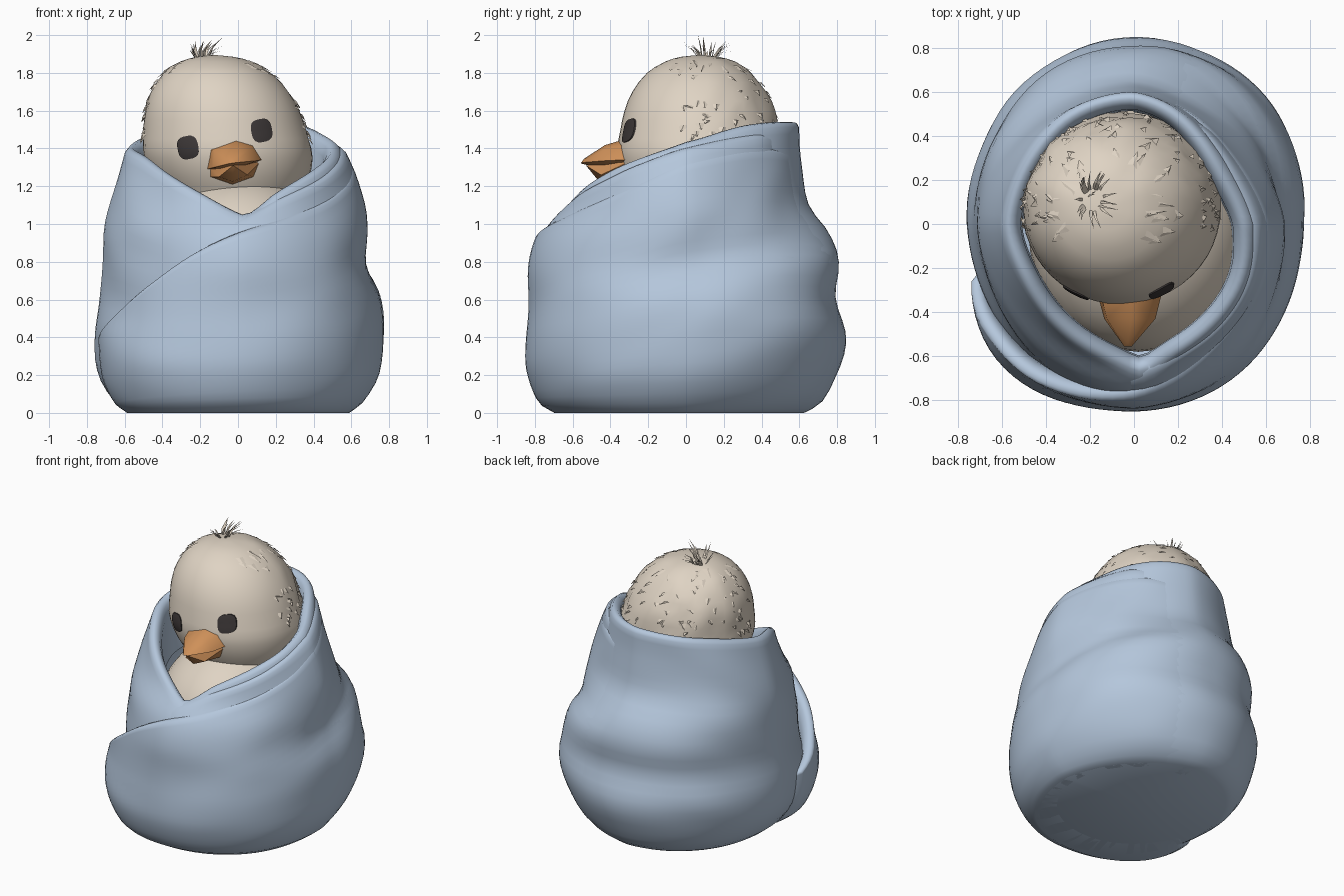
import bpy, bmesh, math, random
from mathutils import Vector, noise

random.seed(4)
if "Cube" in bpy.data.objects:
    bpy.data.objects.remove(bpy.data.objects["Cube"], do_unlink=True)


def material(name, r, g, b):
    m = bpy.data.materials.new(name)
    m.use_nodes = True
    m.diffuse_color = (r, g, b, 1)
    bsdf = next(n for n in m.node_tree.nodes if n.type == "BSDF_PRINCIPLED")
    bsdf.inputs["Base Color"].default_value = (r, g, b, 1)
    bsdf.inputs["Roughness"].default_value = 0.8
    return m


BLUE = material("soft blue cloth", 0.46, 0.57, 0.715)
CREAM = material("cream down", 0.74, 0.655, 0.55)
ORANGE = material("orange beak", 0.62, 0.28, 0.1)
DARK = material("dark eye", 0.045, 0.038, 0.038)


def finish(bm, name, mat, angle=40, normals=True):
    if normals:
        bmesh.ops.recalc_face_normals(bm, faces=bm.faces)
    me = bpy.data.meshes.new(name)
    bm.to_mesh(me)
    bm.free()
    me.materials.append(mat)
    ob = bpy.data.objects.new(name, me)
    bpy.context.collection.objects.link(ob)
    bpy.ops.object.select_all(action="DESELECT")
    ob.select_set(True)
    bpy.context.view_layer.objects.active = ob
    if angle:
        bpy.ops.object.shade_smooth_by_angle(angle=math.radians(angle))


def curve(pts, t):
    """Smooth interpolation through (t, value) pairs."""
    t = min(max(t, pts[0][0]), pts[-1][0])
    last = len(pts) - 1
    i = next(k for k in range(last) if t <= pts[k + 1][0])

    def slope(k):
        a, b = pts[max(k - 1, 0)], pts[min(k + 1, last)]
        return (b[1] - a[1]) / (b[0] - a[0])
    (x0, y0), (x1, y1) = pts[i], pts[i + 1]
    d = x1 - x0
    s = (t - x0) / d
    e = s * s * (3 - 2 * s)
    return y0 + (y1 - y0) * e + d * s * (1 - s) * ((1 - s) * slope(i) - s * slope(i + 1))


def grid_mesh(cols, closed):
    bm = bmesh.new()
    vs = [[bm.verts.new(p) for p in c] for c in cols]
    n = len(vs)
    for i in range(n if closed else n - 1):
        a, b = vs[i], vs[(i + 1) % n]
        for j in range(len(a) - 1):
            bm.faces.new((a[j], b[j], b[j + 1], a[j + 1]))
    bmesh.ops.remove_doubles(bm, verts=bm.verts, dist=0.0005)
    return bm


# Blanket girth: outlines toward the left, back, right and front
LEVELS = (0, 0.05, 0.2, 0.4, 0.6, 0.78, 0.95, 1.1, 1.3, 1.55)
SIDES = [list(zip(LEVELS, r)) for r in (
    (0.57, 0.64, 0.73, 0.755, 0.735, 0.665, 0.66, 0.65, 0.59, 0.48),
    (0.63, 0.72, 0.80, 0.845, 0.795, 0.815, 0.76, 0.655, 0.62, 0.60),
    (0.58, 0.65, 0.74, 0.765, 0.73, 0.725, 0.72, 0.69, 0.63, 0.55),
    (0.67, 0.75, 0.81, 0.82, 0.815, 0.81, 0.755, 0.645, 0.58, 0.54))]


def girth(deg, z):
    q = (deg % 360) / 90
    k = int(q) % 4
    s = q - int(q)
    s = s * s * (3 - 2 * s)
    r = curve(SIDES[k], z) * (1 - s) + curve(SIDES[(k + 1) % 4], z) * s
    a = math.radians(deg)
    # Overhanging fold at the back left, and a slimmer waist under the flap
    if k == 0:
        step = 0.5 - 0.5 * math.tanh((z - 0.72 - 0.18 * math.sin(a)) / 0.05)
        r += math.sin(2 * a) * (0.08 * step * min(1, z * 2) - 0.05)
    elif k == 2:
        r -= 0.03 * math.sin(2 * a) * min(1, z * 2)
    # Soft folds that climb toward the back
    fold = noise.noise(Vector((1.6 * math.cos(a), 1.6 * math.sin(a), 4 * (z - 0.4 * math.sin(a)))))
    return r + 0.014 * fold * min(1, z * 4)


def wrap(name, start, end, steps, rim, loose, depth, closed):
    cols = []
    for i in range(steps if closed else steps + 1):
        deg = start + (end - start) * i / steps
        a = math.radians(deg)
        h, off = curve(rim, deg), curve(loose, deg)
        prof = [(0 if closed else 0.5, 0), (girth(deg, 0) + off, 0)]
        for f in [0.015, 0.04, 0.08] + [0.04 * n for n in range(3, 25)] + [0.985]:
            prof.append((girth(deg, f * h) + off, f * h))
        # Rolled lip, then the lining
        r = girth(deg, h) + off
        prof += [(r - 0.012, h), (r - 0.035, h + 0.004), (r - 0.062, h - 0.02),
                 (r - 0.078, h - 0.07), (r - 0.085, h - depth)]
        cols.append([(p * math.cos(a), p * math.sin(a), z) for p, z in prof])
    finish(grid_mesh(cols, closed), name, BLUE, 70)


inner_rim = [(0, 1.43), (45, 1.52), (90, 1.535), (135, 1.49), (180, 1.4), (205, 1.35),
             (228, 1.26), (250, 1.16), (268, 1.065), (273, 1.045), (278, 1.07),
             (290, 1.16), (316, 1.28), (335, 1.35), (360, 1.43)]
wrap("inner_blanket", 0, 360, 90, inner_rim, [(0, -0.005), (360, -0.005)], 0.4, True)

# Second layer of the collar, tucked across the chest from the left
collar_rim = [(258, 0.98), (273, 1.04), (290, 1.13), (316, 1.235), (335, 1.315), (360, 1.4),
              (405, 1.47), (430, 1.46)]
wrap("collar_fold", 258, 430, 44, collar_rim, [(258, -0.02), (285, 0.01), (405, 0.01), (430, -0.03)], 0.1, False)

outer_rim = [(196, 0.36), (215, 0.49), (235, 0.67), (253, 0.84), (270, 0.95),
             (290, 1.03), (315, 1.12), (335, 1.21), (360, 1.33), (405, 1.4), (450, 1.36)]
wrap("outer_blanket_flap", 196, 450, 72, outer_rim,
     [(196, -0.04), (200, 0.03), (225, 0.095), (270, 0.025), (315, 0.025), (360, 0.018),
      (405, 0.012), (450, -0.02)], 0.12, False)

# Body under the blanket
bm = bmesh.new()
bmesh.ops.create_uvsphere(bm, u_segments=32, v_segments=20, radius=1)
for v in bm.verts:
    v.co = (v.co.x * 0.5 + 0.02, v.co.y * 0.56 - 0.02, v.co.z * 0.46 + 0.8)
finish(bm, "body", CREAM)

# Head
HEAD = [(1.0, 0.3), (1.15, 0.36), (1.25, 0.415), (1.38, 0.448), (1.5, 0.43), (1.6, 0.408),
        (1.7, 0.365), (1.8, 0.285), (1.86, 0.185), (1.885, 0.1), (1.895, 0)]


def head_point(a, z, lift=0.0):
    r = curve(HEAD, z) + lift
    return Vector((-0.055 - 0.13 * (z - 1.38) + r * math.cos(a), 0.07 + 0.97 * r * math.sin(a), z))


def head_front(x, z, lift):
    dx = x + 0.055 + 0.13 * (z - 1.38)
    return 0.07 - 0.97 * math.sqrt((curve(HEAD, z) + lift) ** 2 - dx * dx)


heights = [1.0 + 0.05 * i for i in range(17)] + [1.83, 1.86, 1.875, 1.885, 1.891, 1.895]
cols = []
for i in range(48):
    a = math.tau * i / 48
    back = max(0, min(1, 0.5 + 1.5 * math.sin(a)))
    cols.append([head_point(a, z, (0.02 * back * noise.noise(head_point(a, z) * 10)) if z < 1.895 else 0)
                 for z in heights])
finish(grid_mesh(cols, True), "head", CREAM, 50)

# Ruffled down on the back and crown
bm = bmesh.new()
for i in range(110):
    z = random.uniform(1.45, 1.87)
    a = math.radians(random.uniform(-15, 195) if z < 1.75 else random.uniform(-60, 240))
    w, drop = random.uniform(0.015, 0.035), random.uniform(0.015, 0.04)
    da = w / max(curve(HEAD, z), 0.1)
    p, q = head_point(a - da, z, -0.004), head_point(a + da, z, -0.004)
    tip = head_point(a + random.uniform(-da, da), z - drop, 0.014)
    mid = head_point(a, z, 0.008)
    p, q, tip, mid = [bm.verts.new(c) for c in (p, q, tip, mid)]
    bm.faces.new((p, tip, mid))
    bm.faces.new((mid, tip, q))
finish(bm, "ruffled_down", CREAM, 0, False)

# Tuft of thin blades on the crown, swept to the left
bm = bmesh.new()
for i in range(24):
    a = random.uniform(0, math.tau)
    root = Vector((-0.19, 0.11, 1.855)) + Vector((math.cos(a), math.sin(a), 0)) * 0.025
    lean = Vector((math.cos(a) * 0.075 + 0.02, math.sin(a) * 0.11, random.uniform(0.06, 0.12)))
    if i % 6 == 0:
        lean = Vector((0.11 - 0.004 * i, 0.03 * math.sin(a), 0.145 - 0.002 * i))
    side = Vector((-math.sin(a), math.cos(a), 0)) * 0.008
    mid = root + lean * 0.5 + Vector((-0.008, 0, 0.015))
    p, q, r, s, t = [bm.verts.new(c) for c in
                     (root - side, root + side, mid + side * 0.7, mid - side * 0.7, root + lean)]
    bm.faces.new((p, q, r, s))
    bm.faces.new((s, r, t))
finish(bm, "head_tuft", CREAM, 0, False)

# Eyes: thin rounded plates that follow the face
for name, cx, cz in (("right_eye", -0.265, 1.405), ("left_eye", 0.125, 1.495)):
    cols = []
    for i in range(24):
        a = math.tau * i / 24
        c, s = math.cos(a), math.sin(a)
        k = (abs(c) ** 3 + abs(s) ** 3) ** (-1 / 3)
        col = []
        for f, lift in ((0, 0.009), (0.4, 0.009), (0.8, 0.008), (1, 0.006), (1, -0.01)):
            u, v = 0.054 * k * c * f, 0.06 * k * s * f
            x, z = cx + u - 0.2 * v, cz + v + 0.2 * u
            col.append((x, head_front(x, z, lift), z))
        cols.append(col)
    finish(grid_mesh(cols, True), name, DARK)


# Beak halves
def hull(name, pts):
    bm = bmesh.new()
    for p in pts:
        bm.verts.new(p)
    bmesh.ops.convex_hull(bm, input=bm.verts)
    bmesh.ops.delete(bm, geom=[v for v in bm.verts if not v.link_faces], context="VERTS")
    finish(bm, name, ORANGE, 45)


base = [(-0.165, 1.29), (-0.15, 1.4), (-0.01, 1.45), (0.08, 1.42), (0.125, 1.34), (-0.02, 1.28)]
upper = [(x, -0.32, z) for x, z in base]
upper += [(-0.015 + (x + 0.015) * 0.8, -0.43, 1.32 + (z - 1.32) * 0.75) for x, z in base]
hull("upper_beak", upper + [(-0.045, -0.555, 1.32), (-0.01, -0.555, 1.325), (-0.028, -0.54, 1.345)])
hull("lower_beak", [(-0.16, -0.3, 1.31), (-0.145, -0.32, 1.25), (-0.03, -0.32, 1.21), (0.08, -0.32, 1.25),
                    (0.12, -0.3, 1.33), (-0.1, -0.45, 1.25), (-0.03, -0.46, 1.225), (0.05, -0.45, 1.26),
                    (-0.025, -0.53, 1.31)])
